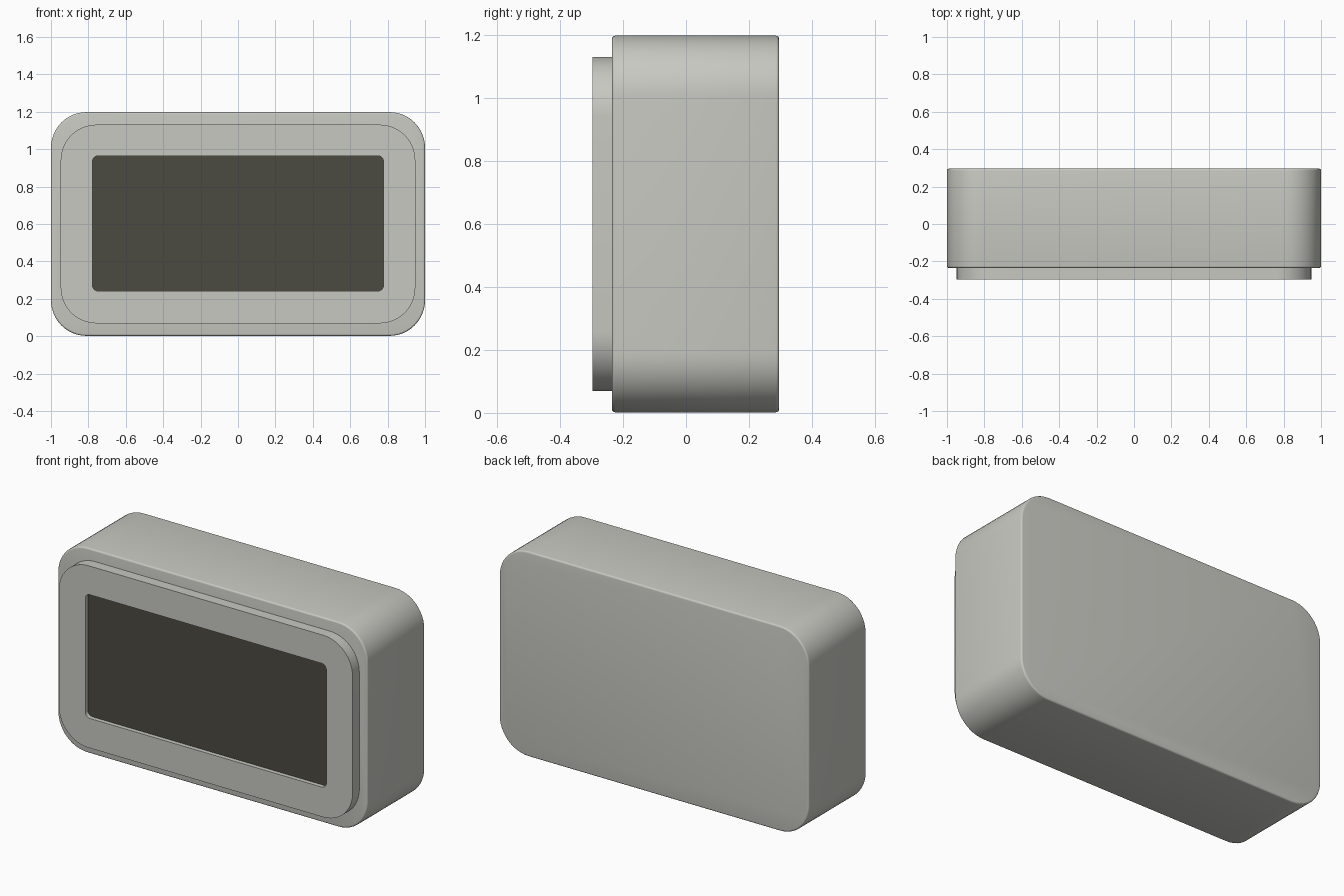
import bpy, bmesh, math

if "Cube" in bpy.data.objects:
    bpy.data.objects.remove(bpy.data.objects["Cube"])

CZ = 0.6  # height of the centre line
SEG = 12


def material(name, rgb):
    m = bpy.data.materials.new(name)
    m.diffuse_color = (*rgb, 1)
    m.use_nodes = True
    m.node_tree.nodes["Principled BSDF"].inputs["Base Color"].default_value = m.diffuse_color
    return m


grey = material("warm_grey", (0.58, 0.58, 0.54))
dark = material("dark_screen", (0.07, 0.068, 0.052))


def loop(w, h, r, y, cz=CZ):
    """Rounded rectangle in the xz plane; w and h are half sizes."""
    pts = []
    for i, (sx, sz) in enumerate([(1, 1), (-1, 1), (-1, -1), (1, -1)]):
        for k in range(SEG + 1):
            a = math.radians(90 * (i + k / SEG))
            pts.append((sx * (w - r) + r * math.cos(a), y,
                        cz + sz * (h - r) + r * math.sin(a)))
    return pts


def loft(name, loops, mat, cap_start=True, cap_end=True):
    bm = bmesh.new()
    rings = [[bm.verts.new(p) for p in l] for l in loops]
    n = len(rings[0])
    for a, b in zip(rings, rings[1:]):
        for i in range(n):
            j = (i + 1) % n
            bm.faces.new((a[i], a[j], b[j], b[i]))
    if cap_start:
        bm.faces.new(rings[0])
    if cap_end:
        bm.faces.new(rings[-1])
    bmesh.ops.recalc_face_normals(bm, faces=bm.faces)
    me = bpy.data.meshes.new(name)
    bm.to_mesh(me)
    bm.free()
    me.materials.append(mat)
    ob = bpy.data.objects.new(name, me)
    bpy.context.collection.objects.link(ob)
    bpy.ops.object.select_all(action='DESELECT')
    ob.select_set(True)
    bpy.context.view_layer.objects.active = ob
    bpy.ops.object.shade_smooth_by_angle(angle=math.radians(35))
    return ob


# housing with small rounded front and back rims
FRONT, BACK, B = -0.235, 0.296, 0.01
rims = []
for k in range(5):
    a = math.radians(90 * k / 4)
    rims.append((B * (1 - math.sin(a)), B * (1 - math.cos(a))))
body = [loop(1 - i, 0.598 - i, 0.19 - i, FRONT + d) for i, d in rims]
body += [loop(1 - i, 0.598 - i, 0.19 - i, BACK - d) for i, d in reversed(rims)]
loft("housing", body, grey)

# raised bezel with a shallow window pocket
Y0, YS = -0.297, -0.272
loft("bezel", [
    loop(0.948, 0.531, 0.19, FRONT + 0.02),
    loop(0.948, 0.531, 0.19, Y0),
    loop(0.778, 0.361, 0.03, Y0, 0.603),
    loop(0.778, 0.361, 0.03, YS + 0.005, 0.603),
], grey)

# screen at the bottom of the pocket
loft("screen", [loop(0.778, 0.361, 0.03, YS + 0.004, 0.603),
                loop(0.778, 0.361, 0.03, YS, 0.603)], dark)
